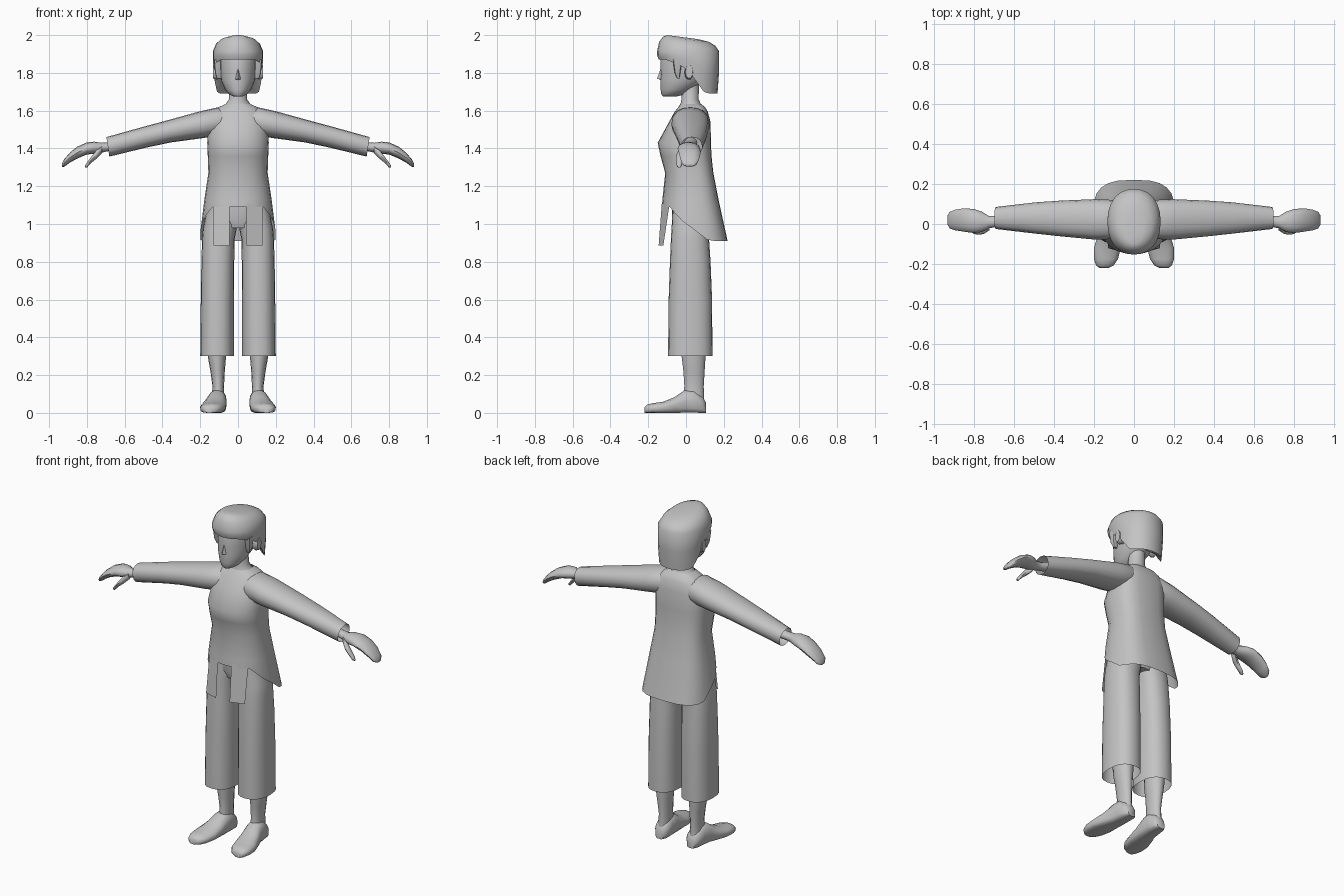
import bpy, bmesh, math
from mathutils import Vector

grey = bpy.data.materials.new("plain_grey")
grey.diffuse_color = (0.55, 0.55, 0.55, 1)


def make(name, verts, faces, mirror=False, angle=50):
    me = bpy.data.meshes.new(name)
    me.from_pydata([tuple(v) for v in verts], [], faces)
    bm = bmesh.new()
    bm.from_mesh(me)
    bmesh.ops.recalc_face_normals(bm, faces=bm.faces)
    bm.to_mesh(me)
    bm.free()
    me.polygons.foreach_set("use_smooth", [True] * len(me.polygons))
    me.set_sharp_from_angle(angle=math.radians(angle))
    me.materials.append(grey)
    ob = bpy.data.objects.new(name, me)
    bpy.context.collection.objects.link(ob)
    if mirror:
        ob.modifiers.new("mirror", "MIRROR").use_mirror_merge = False
    return ob


def loft(name, rings, start=False, end=False, mirror=False, angle=50):
    n = len(rings[0])
    faces = []
    for r in range(len(rings) - 1):
        for i in range(n):
            j = (i + 1) % n
            faces.append((r * n + i, r * n + j, (r + 1) * n + j, (r + 1) * n + i))
    if start:
        faces.append(tuple(range(n)))
    if end:
        faces.append(tuple(range((len(rings) - 1) * n, len(rings) * n)))
    return make(name, [v for r in rings for v in r], faces, mirror, angle)


def oval(a0, a1, b0, b1, n=16, e=1.0, e_low=None):
    """Closed curve in the box a0..a1, b0..b1; e below 1 is boxier."""
    pts = []
    for i in range(n):
        t = 2 * math.pi * i / n
        c, s = math.cos(t), math.sin(t)
        k = e_low if (e_low and s < 0) else e
        u = math.copysign(abs(c) ** k, c)
        v = math.copysign(abs(s) ** k, s)
        pts.append(((a0 + a1) / 2 + u * (a1 - a0) / 2, (b0 + b1) / 2 + v * (b1 - b0) / 2))
    return pts


def level(z, x0, x1, y0, y1, **k):
    return [Vector((x, y, z)) for x, y in oval(x0, x1, y0, y1, **k)]


def across(x, y0, y1, z0, z1, slant=0.0, **k):
    return [Vector((x + slant * ((z - z0) / (z1 - z0) - 1), y, z)) for y, z in oval(y0, y1, z0, z1, **k)]


def ramp(v, table):
    if v <= table[0][0]:
        return table[0][1]
    for (a, p), (b, q) in zip(table, table[1:]):
        if v <= b:
            return p + (q - p) * (v - a) / (b - a)
    return table[-1][1]


# Tunic: open at the bottom, hem falling from front to back
shape = dict(n=24, e=0.68, e_low=0.9)
body = [(1.635, .065, -.03, .08), (1.62, .10, -.04, .10), (1.595, .135, -.06, .115),
        (1.54, .158, -.09, .13), (1.43, .163, -.15, .132), (1.36, .16, -.135, .135),
        (1.27, .157, -.11, .145), (1.13, .178, -.125, .172)]
rings = [level(z, -w, w, y0, y1, **shape) for z, w, y0, y1 in body]
hem = []
for i, p in enumerate(rings[-1]):
    z = ramp(p.y, [(-.085, 1.09), (-.03, 1.02), (.03, .97), (.09, .91)])
    d = 1.13 - z
    w = .178 + d * .125
    x, y = oval(-w, w, -.125 - d * .05, .172 + d * .22, **shape)[i]
    hem.append(Vector((x, y, z)))
loft("tunic", rings + [hem])

# Two strips hanging from the front hem
make("front_strip", [(.045, -.128, 1.11), (.13, -.088, 1.10), (.13, -.12, .885), (.045, -.145, .885)],
     [(0, 1, 2, 3)], mirror=True)

# Sleeves
sleeve = [(.05, -.05, .10, 1.50, 1.60), (.11, -.075, .12, 1.47, 1.617), (.20, -.078, .124, 1.455, 1.597),
          (.37, -.062, .117, 1.432, 1.55), (.50, -.048, .108, 1.405, 1.515), (.697, -.025, .085, 1.357, 1.46)]
loft("sleeve", [across(*s, slant=.016, e=.9) for s in sleeve], mirror=True)

# Forearm, hand and thumb
hand = [(.60, -.01, .06, 1.40, 1.46), (.69, -.015, .04, 1.385, 1.432), (.725, -.022, .04, 1.377, 1.43),
        (.76, -.04, .062, 1.372, 1.436), (.80, -.045, .075, 1.368, 1.432), (.85, -.038, .078, 1.347, 1.41),
        (.89, -.032, .072, 1.325, 1.378), (.92, -.022, .06, 1.303, 1.343), (.932, 0, .04, 1.302, 1.32)]
loft("hand", [across(*h, n=12) for h in hand], True, True, mirror=True)
thumb = [(.72, -.03, .01, 1.375, 1.415), (.75, -.05, -.01, 1.345, 1.39), (.775, -.053, -.018, 1.325, 1.358),
         (.80, -.05, -.022, 1.298, 1.325), (.81, -.042, -.03, 1.298, 1.31)]
loft("thumb", [across(*t, n=8) for t in thumb], True, True, mirror=True)

# Trousers: open legs and a hip block
leg = [(.30, .022, .20, -.095, .14), (.60, .022, .197, -.092, .138), (.80, .02, .194, -.085, .13),
       (.92, .018, .19, -.08, .122), (.97, .008, .186, -.077, .12), (1.0, 0, .18, -.075, .118),
       (1.12, 0, .16, -.07, .11)]
loft("trouser_leg", [level(z, a, b, c, d, n=20, e=.85) for z, a, b, c, d in leg], mirror=True)
loft("trouser_hips", [level(.98, -.10, .10, -.06, .10), level(1.03, -.165, .165, -.075, .115),
                      level(1.14, -.15, .15, -.07, .11)], True, True)

# Shins and feet
shin = [(.42, .06, .165, -.03, .11), (.30, .063, .16, -.025, .105), (.22, .07, .146, -.015, .10),
        (.14, .074, .135, -.01, .095), (.07, .072, .14, -.02, .098)]
loft("shin", [level(z, a, b, c, d, n=14) for z, a, b, c, d in shin], True, True, mirror=True)
foot = []
for y, x, w, top in [(.106, .105, .025, .055), (.085, .105, .042, .09), (.04, .108, .048, .125),
                     (-.01, .112, .052, .12), (-.06, .122, .06, .085), (-.12, .133, .067, .06),
                     (-.175, .14, .06, .052), (-.207, .145, .044, .044), (-.22, .15, .022, .03)]:
    foot.append([Vector((px, y, pz)) for px, pz in oval(x - w, x + w, 0, top, n=14, e=.95, e_low=.55)])
loft("foot", foot, True, True, mirror=True)

# Neck and head
loft("neck", [level(z, -w, w, a, b, n=14) for z, w, a, b in
              [(1.60, .09, -.04, .10), (1.635, .066, -.03, .08), (1.66, .048, -.025, .068),
               (1.74, .046, -.025, .07)]], True, True)
face = [(1.675, .025, -.122, -.05), (1.685, .045, -.13, -.01), (1.71, .068, -.134, .03), (1.76, .09, -.136, .10),
        (1.81, .098, -.134, .13), (1.87, .103, -.135, .14), (1.92, .10, -.12, .13)]
loft("head", [level(z, -w, w, a, b, n=20) for z, w, a, b in face], True, True)

# Nose wedge
make("nose", [(0, -.13, 1.835), (-.018, -.128, 1.765), (.018, -.128, 1.765), (0, -.153, 1.77), (0, -.12, 1.757)],
     [(0, 1, 3), (0, 3, 2), (1, 4, 3), (4, 2, 3), (0, 2, 4, 1)])

# Ears
loft("ear", [across(.085, -.005, .03, 1.775, 1.835, n=10), across(.115, -.008, .04, 1.762, 1.843, n=10),
             across(.132, -.003, .036, 1.77, 1.843, n=10)], True, True, mirror=True)

# Hair cap: short fringe, longer at the nape, crown tilted to the back
hair = []
edge = [(-.12, 1.872), (-.03, 1.84), (.035, 1.80), (.075, 1.72), (.11, 1.69)]
base = level(0, -.133, .133, -.153, .175, n=24, e=.9)
for t, shrink, lift in [(0, .80, .03), (0, .95, 0), (.5, 1, 0), (1, 1, 0)]:
    ring = []
    for p in base:
        low = ramp(p.y, edge)
        z = low + (1.915 - low) * t + lift
        ring.append(Vector((p.x * shrink, .011 + (p.y - .011) * shrink, z)))
    hair.append(ring)
for z, tilt, w, a, b in [(1.955, .07, .116, -.142, .155), (1.978, .11, .088, -.122, .12),
                         (1.987, .13, .045, -.10, .06)]:
    ring = level(z, -w, w, a, b, n=24)
    for p in ring:
        p.z = min(2.0, p.z - tilt * p.y)
    hair.append(ring)
loft("hair", hair, True, True, angle=55)

# Sideburns
loft("sideburn", [level(z, .088, w, a, b, n=8, e=.6) for z, w, a, b in
                  [(1.87, .128, -.07, -.02), (1.80, .122, -.06, -.03), (1.77, .112, -.047, -.035)]],
     True, True, mirror=True)
